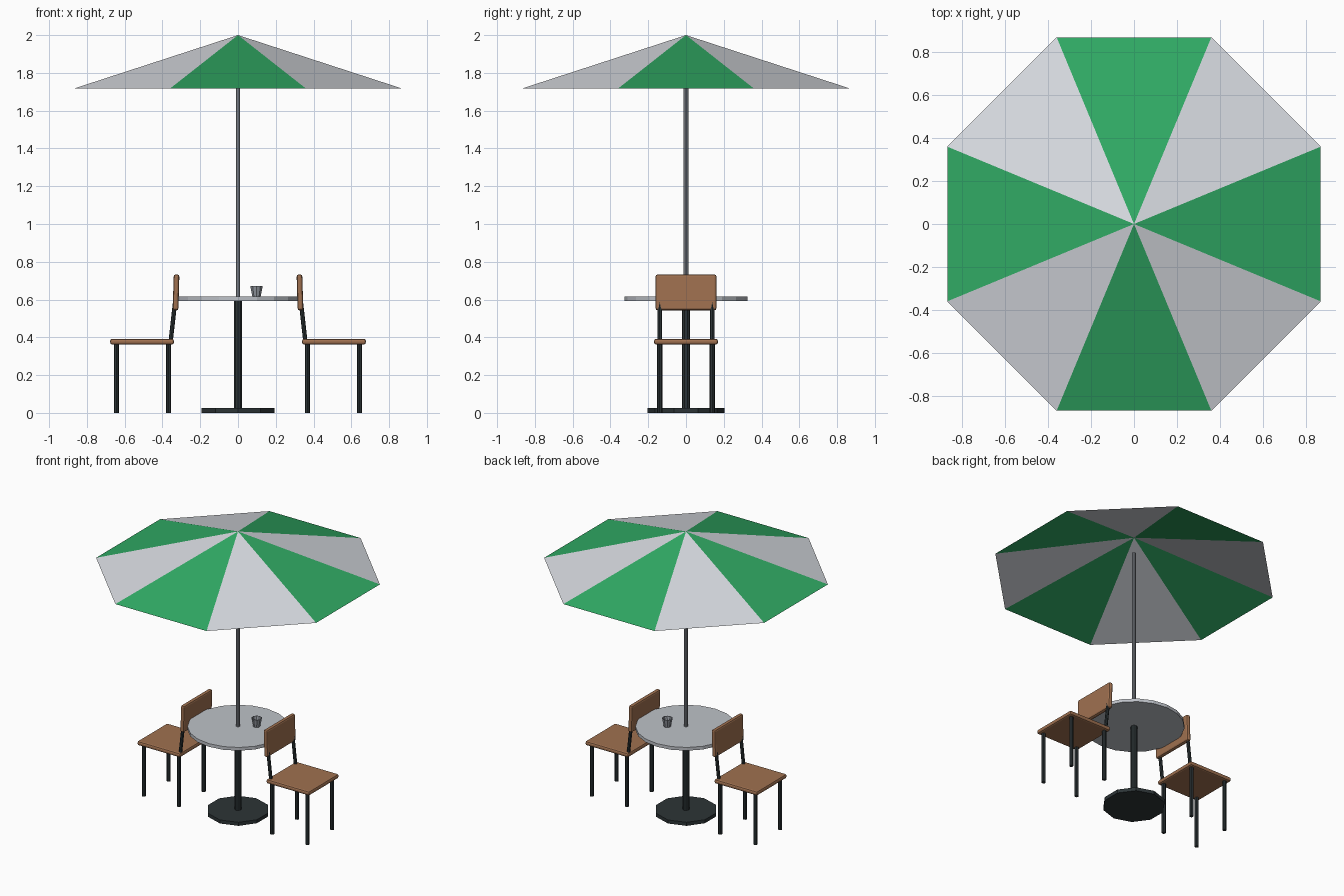
import bpy, bmesh, math
from mathutils import Vector, Matrix

cube = bpy.data.objects.get("Cube")
if cube:
    bpy.data.objects.remove(cube, do_unlink=True)


def material(name, rgb):
    # 8-bit display colour to linear
    lin = [((c / 255 + 0.055) / 1.055) ** 2.4 for c in rgb] + [1.0]
    m = bpy.data.materials.new(name)
    m.use_nodes = True
    m.diffuse_color = lin
    m.node_tree.nodes["Principled BSDF"].inputs["Base Color"].default_value = lin
    return m


GREEN = material("canopy green", (48, 170, 100))
WHITE = material("canopy white", (215, 218, 224))
TABLE = material("table grey", (190, 194, 200))
STEEL = material("pole steel", (150, 155, 163))
DARK = material("dark metal", (44, 52, 54))
WOOD = material("warm wood", (160, 113, 80))


def add(name, bm, *mats):
    bmesh.ops.recalc_face_normals(bm, faces=bm.faces)
    mesh = bpy.data.meshes.new(name)
    bm.to_mesh(mesh)
    bm.free()
    for m in mats:
        mesh.materials.append(m)
    obj = bpy.data.objects.new(name, mesh)
    bpy.context.collection.objects.link(obj)
    return obj


def rod(name, start, end, radius, sides, mat, turn=0.0):
    a, b = Vector(start), Vector(end)
    axis = b - a
    place = Matrix.Translation((a + b) / 2)
    place @= Vector((0, 0, 1)).rotation_difference(axis).to_matrix().to_4x4()
    place @= Matrix.Rotation(turn, 4, "Z")
    bm = bmesh.new()
    bmesh.ops.create_cone(bm, cap_ends=True, segments=sides, radius1=radius,
                          radius2=radius, depth=axis.length, matrix=place)
    return add(name, bm, mat)


def board(name, centre, size, mat, tilt=0.0):
    bm = bmesh.new()
    bmesh.ops.create_cube(bm, size=1, matrix=Matrix.Diagonal((*size, 1)))
    obj = add(name, bm, mat)
    obj.location = centre
    obj.rotation_euler.y = tilt
    bevel = obj.modifiers.new("rounded edge", "BEVEL")
    bevel.width = 0.011
    bevel.segments = 2
    return obj


# Canopy: eight alternating panels meeting at the tip
bm = bmesh.new()
tip = bm.verts.new((0, 0, 2.0))
rim_radius = 0.866 / math.cos(math.pi / 8)
rim = []
for i in range(8):
    a = (i - 0.5) * math.pi / 4
    rim.append(bm.verts.new((rim_radius * math.cos(a), rim_radius * math.sin(a), 1.718)))
for i in range(8):
    panel = bm.faces.new((tip, rim[i], rim[(i + 1) % 8]))
    panel.material_index = i % 2
add("canopy", bm, GREEN, WHITE)

# Pole, table and foot
rod("canopy_pole", (0, 0, 0.6), (0, 0, 1.885), 0.0125, 10, STEEL)
rod("table_top", (0, 0, 0.592), (0, 0, 0.615), 0.326, 20, TABLE)
rod("table_column", (0, 0, 0.02), (0, 0, 0.595), 0.022, 10, DARK)
rod("table_foot", (0, 0, 0), (0, 0, 0.025), 0.203, 10, DARK)

# Cup: open tapered shell with an inner wall
bm = bmesh.new()
rings = []
for r, z in ((0.023, 0.615), (0.035, 0.673), (0.030, 0.673), (0.020, 0.625)):
    rings.append([bm.verts.new((0.098 + r * math.sin(k * math.tau / 10),
                                0.07 + r * math.cos(k * math.tau / 10), z))
                  for k in range(10)])
for low, high in zip(rings, rings[1:]):
    for k in range(10):
        n = (k + 1) % 10
        bm.faces.new((low[k], low[n], high[n], high[k]))
bm.faces.new(rings[0])
bm.faces.new(rings[-1])
add("cup", bm, STEEL)

# Two chairs, backs towards the table
for side, s in (("left", 1), ("right", -1)):
    board(side + "_chair_seat", (s * 0.508, 0, 0.377), (0.338, 0.338, 0.03), WOOD)
    board(side + "_chair_backrest", (s * 0.328, 0, 0.638), (0.03, 0.322, 0.19), WOOD, -s * 0.03)
    for end, y in (("front", -0.139), ("back", 0.139)):
        rod(f"{side}_chair_outer_leg_{end}", (s * 0.644, y, 0), (s * 0.644, y, 0.37), 0.0135, 8, DARK)
        rod(f"{side}_chair_inner_leg_{end}", (s * 0.367, y, 0), (s * 0.367, y, 0.37), 0.0135, 8, DARK)
        rod(f"{side}_chair_back_post_{end}", (s * 0.357, y, 0.375), (s * 0.331, y, 0.605), 0.0115, 8, DARK)
